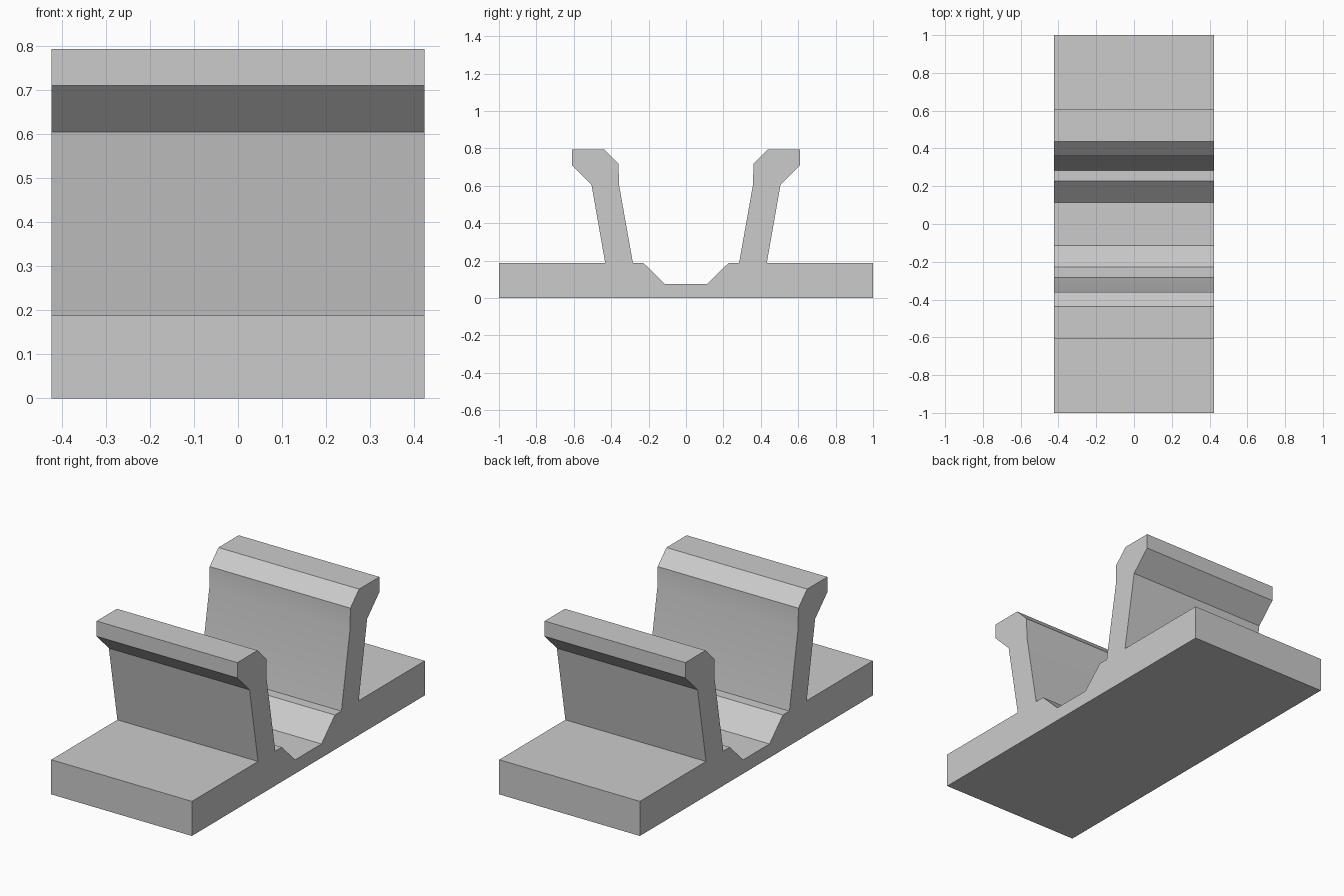
import bpy
import bmesh
import math

cube = bpy.data.objects.get("Cube")
if cube:
    bpy.data.objects.remove(cube, do_unlink=True)

HALF_WIDTH = 0.423

# Plain grey material
grey = bpy.data.materials.new("light grey")
grey.use_nodes = True
colour = (0.6, 0.6, 0.6, 1)
grey.diffuse_color = colour
grey.node_tree.nodes["Principled BSDF"].inputs["Base Color"].default_value = colour

# Half cross-section (y, z): base plate, outer jaw face, hooked lip, inner face, channel
half = [(1, 0), (1, 0.188), (0.432, 0.188), (0.505, 0.605), (0.61, 0.71),
        (0.61, 0.793), (0.436, 0.793), (0.361, 0.718), (0.358, 0.605),
        (0.284, 0.188), (0.228, 0.188), (0.113, 0.075)]
profile = half + [(-y, z) for y, z in reversed(half)]

# Extrude the section across the full width
bm = bmesh.new()
section = bm.faces.new([bm.verts.new((-HALF_WIDTH, y, z)) for y, z in profile])
swept = bmesh.ops.extrude_face_region(bm, geom=[section], use_keep_orig=True)
end_verts = [g for g in swept["geom"] if isinstance(g, bmesh.types.BMVert)]
bmesh.ops.translate(bm, verts=end_verts, vec=(2 * HALF_WIDTH, 0, 0))
bmesh.ops.recalc_face_normals(bm, faces=bm.faces)
mesh = bpy.data.meshes.new("rail_clip")
bm.to_mesh(mesh)
bm.free()
mesh.materials.append(grey)

clip = bpy.data.objects.new("rail_clip", mesh)
bpy.context.collection.objects.link(clip)

# Soften only the slight bend on the inner jaw faces
bpy.ops.object.select_all(action="DESELECT")
clip.select_set(True)
bpy.context.view_layer.objects.active = clip
bpy.ops.object.shade_smooth_by_angle(angle=math.radians(30))
